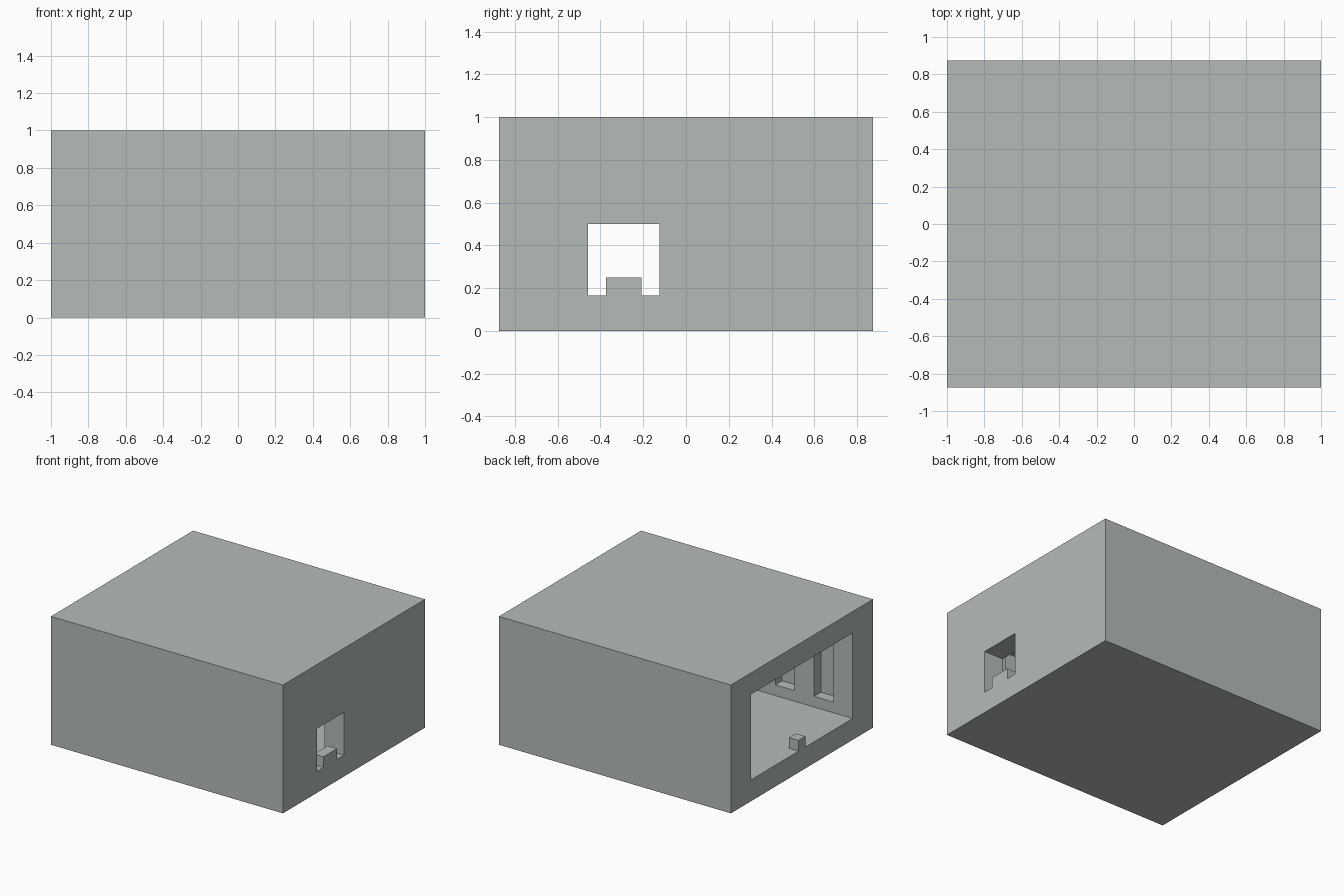
import bpy
import bmesh
from mathutils import Vector

default = bpy.data.objects.get("Cube")
if default:
    bpy.data.objects.remove(default, do_unlink=True)

U = 1 / 12  # building module

stone = bpy.data.materials.new("pale grey stone")
stone.use_nodes = True
colour = (0.46, 0.50, 0.49, 1)
stone.diffuse_color = colour
stone.node_tree.nodes["Principled BSDF"].inputs["Base Color"].default_value = colour


def box(name, x, y, z):
    """Box spanning the given (min, max) ranges, in modules."""
    lo, hi = (Vector(c) * U for c in zip(x, y, z))
    bm = bmesh.new()
    bmesh.ops.create_cube(bm, size=1)
    for v in bm.verts:
        v.co = (lo + hi) / 2 + v.co * (hi - lo)
    mesh = bpy.data.meshes.new(name)
    bm.to_mesh(mesh)
    bm.free()
    mesh.materials.append(stone)
    obj = bpy.data.objects.new(name, mesh)
    bpy.context.collection.objects.link(obj)
    return obj


def carve(target, cutter):
    """Subtract the cutter from the target and remove it."""
    mod = target.modifiers.new("carve", 'BOOLEAN')
    mod.operation = 'DIFFERENCE'
    mod.solver = 'EXACT'
    mod.object = cutter
    cutter.hide_render = True
    bpy.context.view_layer.objects.active = target
    bpy.ops.object.modifier_apply(modifier=mod.name)
    bpy.data.objects.remove(cutter, do_unlink=True)


# Hollow shell, open at one end
shell = box("building_shell", (-12, 12), (-10.5, 10.5), (0, 12))
carve(shell, box("room_cutter", (-13, 10), (-7.5, 7.5), (2, 10)))

# Window through the closed end
carve(shell, box("window_cutter", (9, 13), (-5.5, -1.5), (2, 6)))

# Row of shallow wall niches along both long walls
for side in (-1, 1):
    for i in range(5):
        x = -10 + 4 * i
        y = sorted((side * 7, side * 8.5))
        carve(shell, box("niche_cutter", (x, x + 2), y, (3, 9)))

# Sill block in the window and small block at the open end
box("window_sill_block", (11, 12), (-4.5, -2.5), (2, 3))
box("threshold_block", (-12, -11), (-0.5, 0.5), (2, 3))
